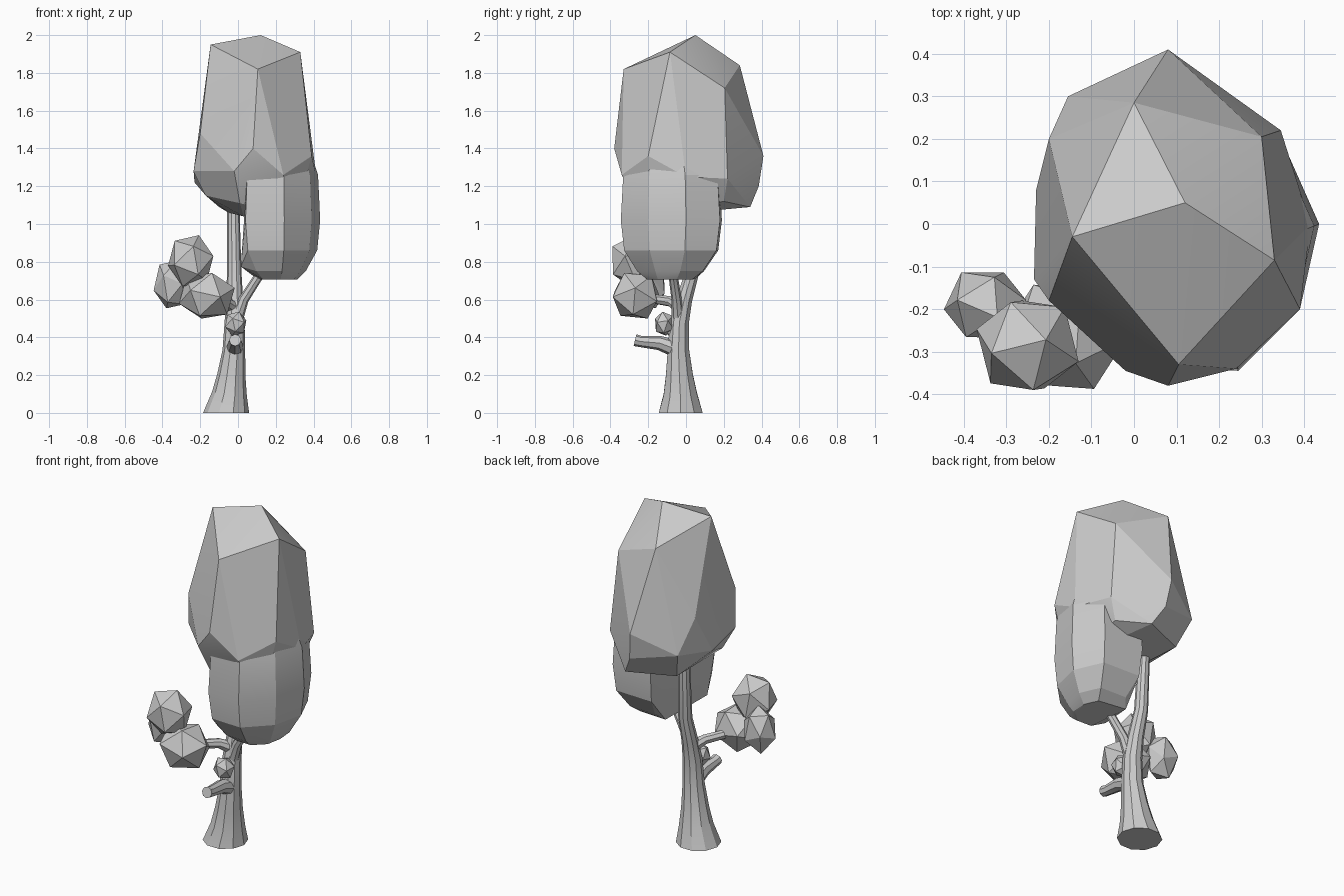
import bpy
import bmesh
from math import radians, cos, sin, tau
from mathutils import Vector, Euler

cube = bpy.data.objects.get("Cube")
if cube:
    bpy.data.objects.remove(cube, do_unlink=True)

GREY = (0.6, 0.6, 0.6, 1.0)
grey = bpy.data.materials.new("plain grey")
grey.use_nodes = True
grey.diffuse_color = GREY
grey.node_tree.nodes["Principled BSDF"].inputs["Base Color"].default_value = GREY


def finish(bm, name, angle):
    """Turn a bmesh into a named object with sharp facets."""
    bmesh.ops.recalc_face_normals(bm, faces=bm.faces)
    mesh = bpy.data.meshes.new(name)
    bm.to_mesh(mesh)
    bm.free()
    mesh.materials.append(grey)
    obj = bpy.data.objects.new(name, mesh)
    bpy.context.collection.objects.link(obj)
    bpy.ops.object.select_all(action="DESELECT")
    obj.select_set(True)
    bpy.context.view_layer.objects.active = obj
    bpy.ops.object.shade_smooth_by_angle(angle=radians(angle))
    return obj


def hull(name, points):
    """Faceted foliage mass wrapped around its corner points."""
    bm = bmesh.new()
    for p in points:
        bm.verts.new(p)
    result = bmesh.ops.convex_hull(bm, input=bm.verts[:])
    loose = {g for g in result["geom_interior"] + result["geom_unused"]
             if isinstance(g, bmesh.types.BMVert)}
    bmesh.ops.delete(bm, geom=list(loose), context="VERTS")
    bmesh.ops.dissolve_limit(bm, angle_limit=radians(7),
                             verts=bm.verts[:], edges=bm.edges[:])
    return finish(bm, name, 15)


def tuft(name, centre, size, turn):
    """Small twenty-sided leaf clump."""
    bm = bmesh.new()
    bmesh.ops.create_icosphere(bm, subdivisions=1, radius=1)
    bmesh.ops.rotate(bm, verts=bm.verts, matrix=Euler(turn).to_matrix())
    bmesh.ops.scale(bm, verts=bm.verts, vec=size)
    bmesh.ops.translate(bm, verts=bm.verts, vec=centre)
    return finish(bm, name, 15)


def limb(name, path, sides=8):
    """Tapered tube; each path entry is a centre and a radius."""
    bm = bmesh.new()
    centres = [Vector(c) for c, r in path]
    rings = []
    for i, (c, r) in enumerate(path):
        ahead = centres[min(i + 1, len(path) - 1)] - centres[max(i - 1, 0)]
        if i == 0 and centres[0].z == 0:
            ahead = Vector((0, 0, 1))
        spin = Vector((0, 0, 1)).rotation_difference(ahead.normalized())
        rings.append([bm.verts.new(centres[i] + spin @ Vector(
            (r * cos(tau * k / sides), r * sin(tau * k / sides), 0)))
            for k in range(sides)])
    for low, high in zip(rings, rings[1:]):
        for k in range(sides):
            n = (k + 1) % sides
            bm.faces.new((low[k], low[n], high[n], high[k]))
    bm.faces.new(rings[0][::-1])
    bm.faces.new(rings[-1])
    return finish(bm, name, 30)


# Tall upper crown: top, shoulders, widest belt, underside
hull("upper_crown", [
    (.12, .05, 2), (-.145, -.03, 1.95), (.105, -.33, 1.82),
    (.33, -.085, 1.91), (.3, .205, 1.72), (0, .285, 1.84),
    (-.2, .2, 1.45), (-.2, -.18, 1.48), (.08, -.38, 1.4),
    (.39, -.2, 1.36), (.08, .41, 1.36), (.345, .22, 1.24),
    (-.155, .3, 1.25), (-.235, -.13, 1.28), (-.23, .08, 1.22),
    (-.02, -.345, 1.28), (.1, .385, 1.2), (.16, .34, 1.09),
    (-.1, .23, 1.09), (-.17, -.1, 1.15), (.01, -.27, 1.11),
    (-.05, .05, 1.06), (.3, .2, 1.12), (.03, -.15, 1.04),
    (.24, -.34, 1.26), (.415, 0, 1.25), (.3, -.2, 1.04)])

# Lower crown: one outline repeated at several heights, rising into the upper
outline = [(.04, -.335), (.245, -.345), (.39, -.2), (.435, 0),
           (.355, .18), (.1, .19), (.04, -.05)]
middle = Vector((.21, -.09))
levels = [(1.5, .6), (1.26, .95), (1.02, 1), (.86, .93), (.75, .66), (.705, .45)]
lower = []
for z, grow in levels:
    for corner in outline:
        p = middle + (Vector(corner) - middle) * grow
        lower.append((p.x, p.y, z))
lower += [(.015, -.22, .775), (.3, -.15, .71), (.1, .05, .71)]
hull("lower_crown", lower)

# Leaf clumps on the side branch and on the short twig
tuft("side_tuft_left", (-.35, -.19, .68), (.1, .092, .14), (.4, .2, .3))
tuft("side_tuft_top", (-.25, -.285, .805), (.128, .125, .145), (.2, .3, .9))
tuft("side_tuft_right", (-.165, -.265, .62), (.155, .138, .138), (.5, .1, .2))
tuft("twig_tuft", (-.012, -.115, .472), (.062, .056, .068), (.3, .2, .5))

# Trunk and branches
limb("trunk", [((-.063, -.028, 0), .122), ((-.045, -.03, .1), .093),
               ((-.035, -.035, .2), .075), ((-.022, -.04, .33), .06),
               ((-.018, -.035, .48), .053), ((-.018, -.01, .6), .045),
               ((-.02, .035, .75), .038), ((-.025, .055, 1.12), .032)], 10)
limb("crown_branch", [((-.015, -.04, .47), .035), ((.03, -.05, .6), .027),
                      ((.12, -.07, .74), .024)])
limb("side_branch", [((-.015, -.02, .55), .038), ((-.07, -.08, .59), .028),
                     ((-.17, -.22, .61), .024)])
limb("front_stub", [((-.018, -.03, .33), .048), ((-.015, -.14, .37), .038),
                    ((-.015, -.24, .378), .03), ((-.015, -.27, .385), .032)])
limb("front_twig", [((-.016, -.04, .39), .025), ((-.012, -.115, .46), .018)])
